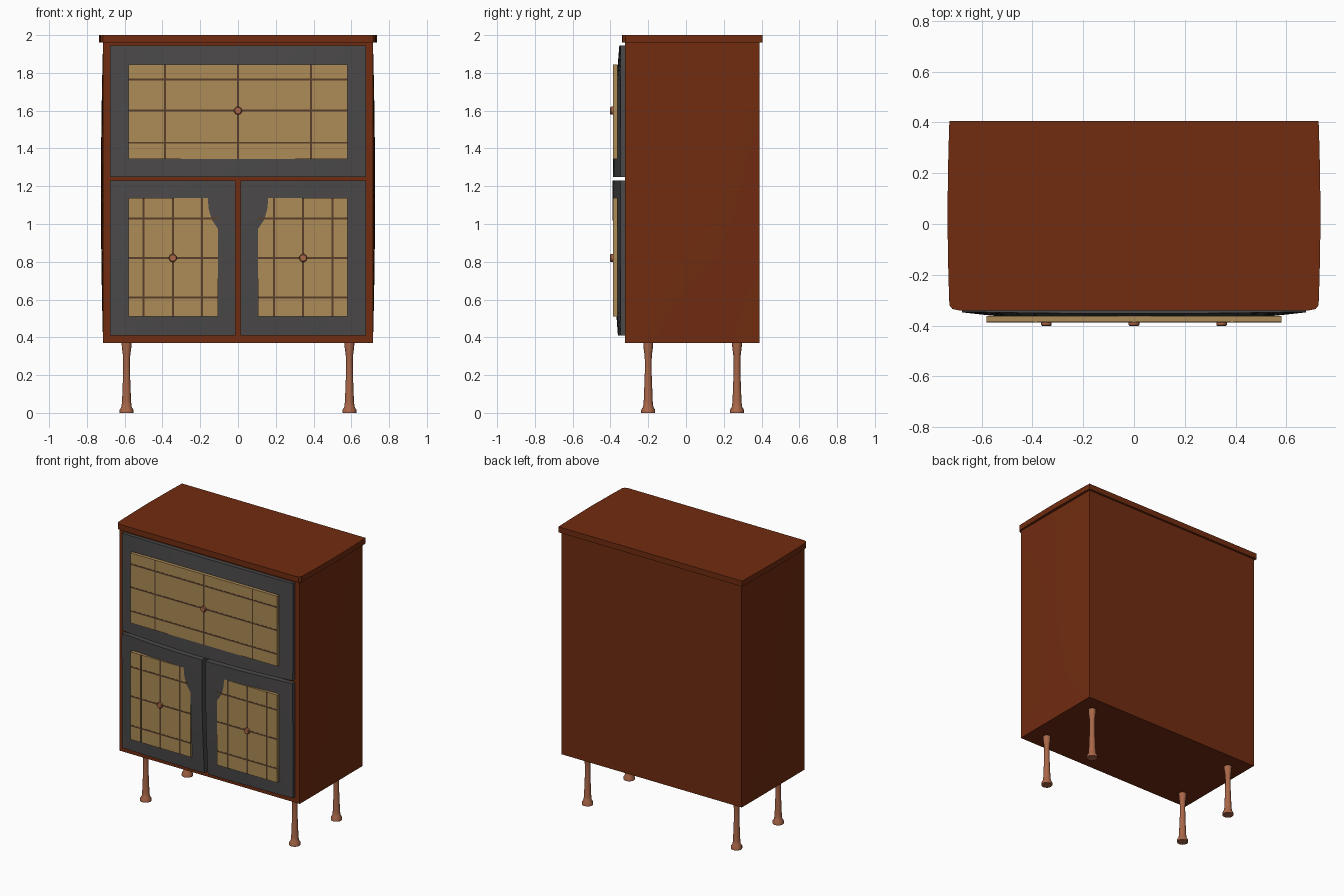
import bpy, bmesh, math

if "Cube" in bpy.data.objects:
    bpy.data.objects.remove(bpy.data.objects["Cube"])


def material(name, rgb):
    m = bpy.data.materials.new(name)
    m.diffuse_color = (*rgb, 1)
    m.use_nodes = True
    m.node_tree.nodes["Principled BSDF"].inputs["Base Color"].default_value = m.diffuse_color
    return m


WOOD = material("red brown wood", (0.165, 0.025, 0.005))
GREY = material("charcoal door", (0.07, 0.066, 0.066))
TAN = material("tan panel", (0.42, 0.26, 0.095))
BAR = material("dark lattice", (0.10, 0.05, 0.025))
COPPER = material("copper wood", (0.40, 0.135, 0.065))


def finish(name, bm, mat, smooth=False):
    bmesh.ops.recalc_face_normals(bm, faces=bm.faces)
    me = bpy.data.meshes.new(name)
    bm.to_mesh(me)
    bm.free()
    me.materials.append(mat)
    for p in me.polygons:
        p.use_smooth = False
    ob = bpy.data.objects.new(name, me)
    bpy.context.collection.objects.link(ob)
    if smooth:
        bpy.ops.object.select_all(action='DESELECT')
        bpy.context.view_layer.objects.active = ob
        ob.select_set(True)
        bpy.ops.object.shade_smooth_by_angle(angle=math.radians(35))
    return ob


def box(name, x, y, z, mat):
    bm = bmesh.new()
    bmesh.ops.create_cube(bm, size=1)
    for v in bm.verts:
        v.co = [a[0] + (c + 0.5) * (a[1] - a[0]) for c, a in zip(v.co, (x, y, z))]
    return finish(name, bm, mat)


def bulged(name, u, w, surface, depth, mat, n=16):
    """Solid panel: a curved grid pushed back by the depth vector."""
    bm = bmesh.new()
    g = [[bm.verts.new(surface(u[0] + (u[1] - u[0]) * i / n, w[0] + (w[1] - w[0]) * j / n))
          for j in range(n + 1)] for i in range(n + 1)]
    for i in range(n):
        for j in range(n):
            bm.faces.new((g[i][j], g[i + 1][j], g[i + 1][j + 1], g[i][j + 1]))
    front = list(bm.faces)
    ext = bmesh.ops.extrude_face_region(bm, geom=front, use_keep_orig=True)
    for v in [e for e in ext['geom'] if isinstance(e, bmesh.types.BMVert)]:
        depth(v.co)
    return finish(name, bm, mat, True)


def lathe(name, profile, place, mat, sides=16):
    bm = bmesh.new()
    rings = [[bm.verts.new(place(r * math.cos(2 * math.pi * k / sides),
                                 r * math.sin(2 * math.pi * k / sides), h))
              for k in range(sides)] for r, h in profile]
    for a, b in zip(rings, rings[1:]):
        for k in range(sides):
            q = (k + 1) % sides
            bm.faces.new((a[k], a[q], b[q], b[k]))
    bm.faces.new(rings[0])
    bm.faces.new(rings[-1])
    return finish(name, bm, mat, True)


# Carcass with gently bowed sides
box("cabinet_body", (-0.714, 0.714), (-0.322, 0.39), (0.37, 1.96), WOOD)


def set_x(s):
    def f(co):
        co.x = s * 0.70
    return f


for s, side in ((-1, "left"), (1, "right")):
    bulged(side + "_side_panel", (-0.318, 0.39), (0.37, 1.96),
           lambda y, z, s=s: (s * (0.7145 + 0.011 * (1 - ((y - 0.036) / 0.354) ** 2)
                                   * (1 - ((z - 1.165) / 0.795) ** 2)), y, z),
           set_x(s), WOOD)

# Top slab with bowed ends and clipped front corners
half = [(0.69, -0.34), (0.715, -0.335), (0.727, -0.32), (0.731, -0.20),
        (0.735, 0.03), (0.731, 0.28), (0.727, 0.405)]
outline = half + [(-x, y) for x, y in reversed(half)]
bm = bmesh.new()
f = bm.faces.new([bm.verts.new((x, y, 1.96)) for x, y in outline])
ext = bmesh.ops.extrude_face_region(bm, geom=[f], use_keep_orig=True)
for e in ext['geom']:
    if isinstance(e, bmesh.types.BMVert):
        e.co.z = 2.0
finish("top_slab", bm, WOOD)


# Doors share one shallow dome
def dome(x, z):
    return (x, -0.345 - 0.0435 * (1 - (x / 0.7) ** 2) * (1 - ((z - 1.13) / 0.9) ** 2), z)


def set_back(co):
    co.y = -0.315


PLATE = (-0.3862, -0.363)
doors = [
    ("upper_door", (-0.677, 0.677), (1.25, 1.945), (-0.58, 0.58), (1.343, 1.845),
     (-0.386, 0, 0.386), (1.43, 1.6, 1.765), (0, 1.6)),
    ("left_door", (-0.677, -0.014), (0.41, 1.23), (-0.58, -0.105), (0.51, 1.137),
     (-0.5, -0.345, -0.19), (0.61, 0.82, 1.03), (-0.345, 0.82)),
    ("right_door", (0.014, 0.677), (0.41, 1.23), (0.105, 0.58), (0.51, 1.137),
     (0.19, 0.345, 0.5), (0.61, 0.82, 1.03), (0.345, 0.82)),
]
for name, dx, dz, px, pz, bars_x, bars_z, knob in doors:
    bulged(name, dx, dz, dome, set_back, GREY)
    box(name + "_panel", px, PLATE, pz, TAN)
    # Lattice bars
    by = (-0.3875, -0.375)
    for i, x in enumerate(bars_x):
        box(f"{name}_upright_bar_{i}", (x - 0.005, x + 0.005), by, pz, BAR)
    for i, z in enumerate(bars_z):
        box(f"{name}_cross_bar_{i}", px, by, (z - 0.005, z + 0.005), BAR)
    # Knob
    kx, kz = knob
    lathe(name + "_knob", [(0.021, -0.375), (0.021, -0.397), (0.017, -0.402)],
          lambda a, b, h, kx=kx, kz=kz: (kx + a, h, kz + b), COPPER)

# Turned legs
leg = [(0.037, 0), (0.037, 0.016), (0.027, 0.032), (0.024, 0.06), (0.0185, 0.2),
       (0.0175, 0.27), (0.020, 0.31), (0.025, 0.345), (0.026, 0.372)]
for sx, side in ((-1, "left"), (1, "right")):
    for ly, end in ((-0.2, "front"), (0.27, "back")):
        lathe(f"{end}_{side}_leg", leg,
              lambda a, b, h, sx=sx, ly=ly: (sx * 0.59 + a, ly + b, h), COPPER)
